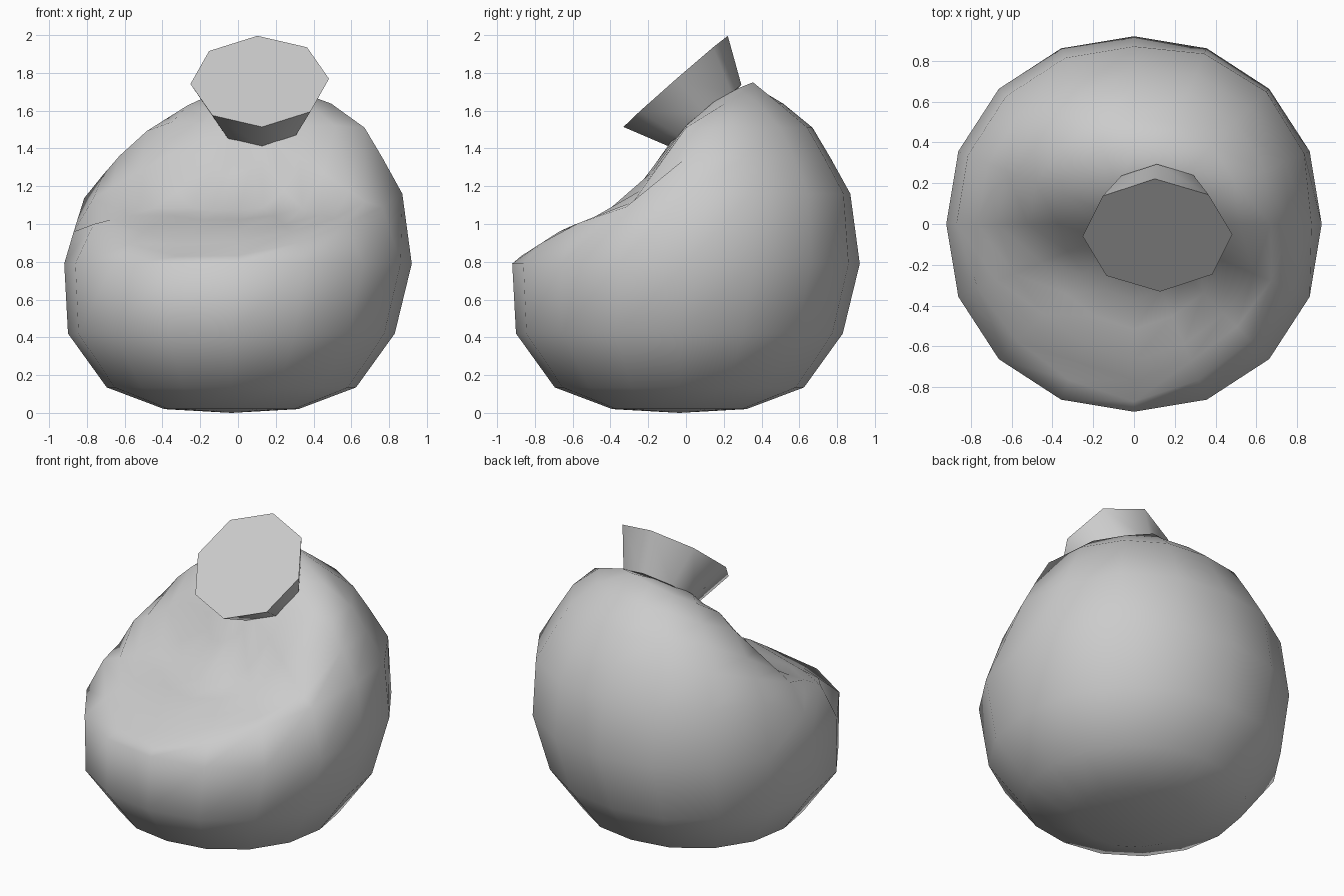
import bpy, bmesh, math
from mathutils import Vector, Matrix

if "Cube" in bpy.data.objects:
    bpy.data.objects.remove(bpy.data.objects["Cube"])


def interp(table, t):
    if t <= table[0][0]:
        return table[0][1]
    for (a, b), (c, d) in zip(table, table[1:]):
        if t <= c:
            return b + (d - b) * (t - a) / (c - a)
    return table[-1][1]


def finish(bm, name, angle):
    bmesh.ops.recalc_face_normals(bm, faces=bm.faces)
    me = bpy.data.meshes.new(name)
    bm.to_mesh(me)
    bm.free()
    ob = bpy.data.objects.new(name, me)
    bpy.context.collection.objects.link(ob)
    bpy.ops.object.select_all(action='DESELECT')
    ob.select_set(True)
    bpy.context.view_layer.objects.active = ob
    bpy.ops.object.shade_smooth_by_angle(angle=math.radians(angle))
    return ob


# Body: egg-shaped rings whose upper front is scooped away
RINGS = [(.355, .02, -.035), (.66, .135, -.035), (.865, .42, -.035), (.92, .79, 0),
         (.87, 1.16, 0), (.765, 1.35, 0), (.67, 1.51, 0), (.515, 1.637, 0),
         (.37, 1.75, 0), (.19, 1.80, 0)]
SCOOP = [(-.92, .8), (-.64, .98), (-.29, 1.10), (-.09, 1.43), (.10, 1.62), (.35, 1.76), (1, 2.2)]
LEFT_SLOPE = [(-.92, .8), (-.81, 1.15), (-.55, 1.45), (-.2, 1.67), (.1, 1.75), (.45, 1.76)]
SEG = 16


def top_height(x, y, z):
    return min(z, interp(SCOOP, y + .35 * min(x, 0)), interp(LEFT_SLOPE, x))


def ring_radius(r, z, a):
    # fuller on the diagonals, leaning to the back right and away from the front
    diag = abs(math.sin(2 * a))
    r *= 1 + .018 * diag
    if z > 1:
        if math.sin(a) < 0:
            r *= 1 - .085 * diag
        elif math.cos(a) > 0:
            r *= 1 + .035 * diag
    return r


bm = bmesh.new()
rows = []
for r, z, shift in RINGS:
    row = []
    for i in range(SEG):
        a = 2 * math.pi * i / SEG
        rr = ring_radius(r, z, a)
        x, y = rr * math.cos(a) + shift, rr * math.sin(a) + shift
        row.append(bm.verts.new((x, y, top_height(x, y, z) if z > .8 else z)))
    rows.append(row)
for lo, hi in zip(rows, rows[1:]):
    for i in range(SEG):
        j = (i + 1) % SEG
        bm.faces.new((lo[i], lo[j], hi[j], hi[i]))
bottom = bm.verts.new((-.035, -.035, 0))
top = bm.verts.new((0, 0, top_height(0, 0, 1.83)))
for i in range(SEG):
    j = (i + 1) % SEG
    bm.faces.new((bottom, rows[0][j], rows[0][i]))
    bm.faces.new((top, rows[-1][i], rows[-1][j]))
finish(bm, "body", 80)

# Neck: flared eight-sided plug tilted towards the front
lower, upper = Vector((.12, .105, 1.572)), Vector((.115, -.055, 1.755))
n = (upper - lower).normalized()
u = Vector((1, .01, .04))
u = (u - n * u.dot(n)).normalized()
v = n.cross(u)
frame = Matrix((u, v, n)).transposed().to_4x4()
bm = bmesh.new()
bmesh.ops.create_cone(bm, cap_ends=True, segments=8, radius1=.25, radius2=.367,
                      depth=(upper - lower).length,
                      matrix=Matrix.Translation((lower + upper) / 2) @ frame)
finish(bm, "neck", 50)
